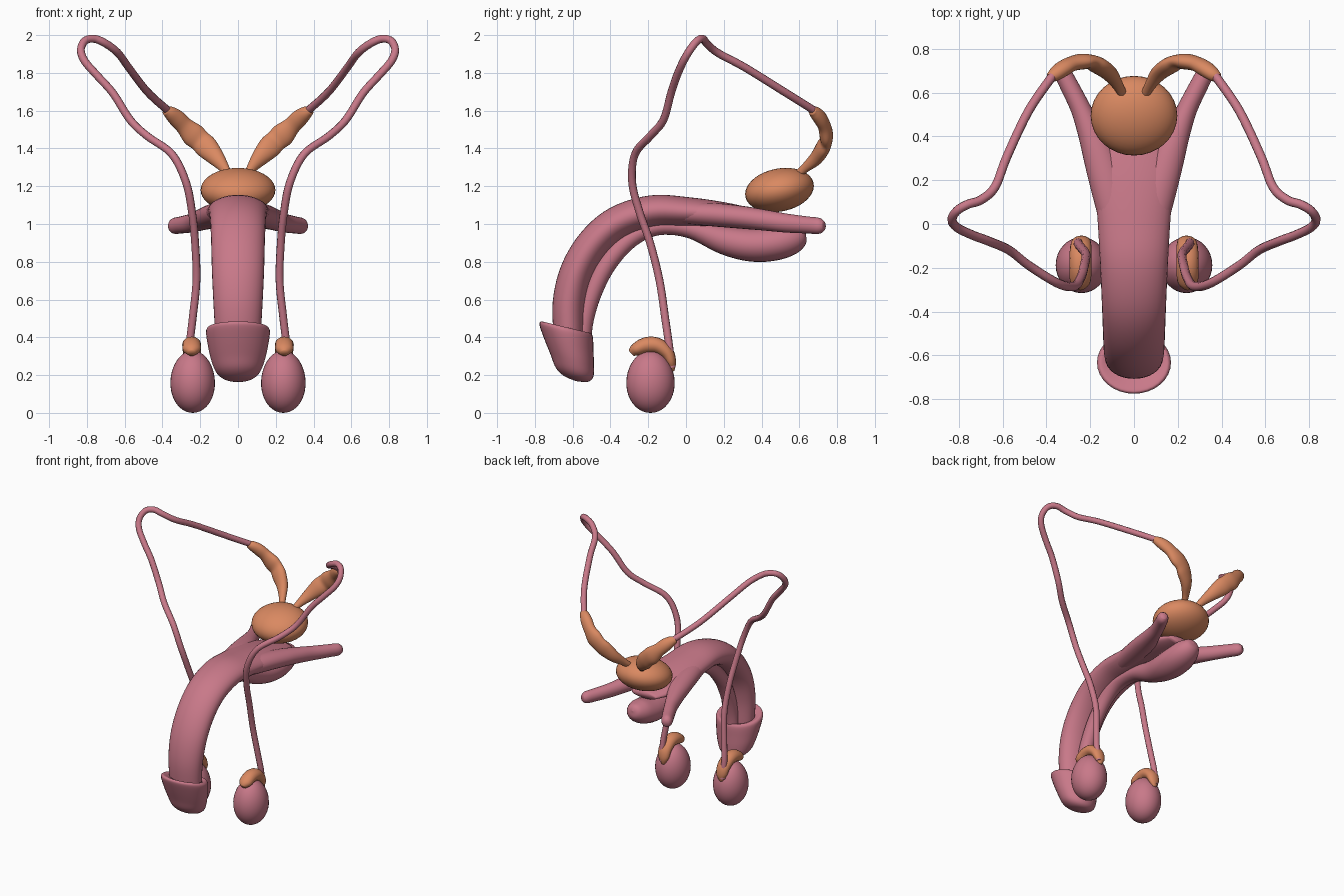
import bpy, bmesh, math
from mathutils import Vector


def material(name, col):
    m = bpy.data.materials.new(name)
    m.diffuse_color = col
    return m


PINK = material("pink_tissue", (0.58, 0.19, 0.25, 1))
ORANGE = material("orange_gland", (0.70, 0.25, 0.12, 1))


def spline(pts, steps):
    """Catmull-Rom through tuples of any length"""
    out = []
    n = len(pts)
    for i in range(n - 1):
        p = [pts[max(i - 1, 0)], pts[i], pts[i + 1], pts[min(i + 2, n - 1)]]
        for k in range(steps):
            t = k / steps
            out.append([0.5 * (2 * b + (c - a) * t + (2 * a - 5 * b + 4 * c - d) * t * t
                               + (3 * b - a - 3 * c + d) * t ** 3) for a, b, c, d in zip(*p)])
    out.append(list(pts[-1]))
    return out


def finish(bm, name, mat):
    bmesh.ops.recalc_face_normals(bm, faces=bm.faces)
    for f in bm.faces:
        f.smooth = True
    me = bpy.data.meshes.new(name)
    bm.to_mesh(me)
    bm.free()
    me.materials.append(mat)
    ob = bpy.data.objects.new(name, me)
    bpy.context.collection.objects.link(ob)
    return ob


def loft(name, secs, mat, side=1, seg=24, steps=5, axis=None, ref=(1, 0, 0)):
    """Skin of ellipses (x, y, z, half width, half thickness) along a smooth path"""
    bm = bmesh.new()
    s = spline(secs, steps)
    pos = [Vector(q[:3]) for q in s]
    rings = []
    for i, q in enumerate(s):
        t = (pos[min(i + 1, len(s) - 1)] - pos[max(i - 1, 0)]).normalized()
        r = Vector(ref)
        w = (r - t * r.dot(t)).normalized()
        v = Vector(axis).normalized() if axis else t.cross(w)
        ring = []
        for k in range(seg):
            a = 2 * math.pi * k / seg
            p = pos[i] + w * max(q[3], 0.002) * math.cos(a) + v * max(q[4], 0.002) * math.sin(a)
            ring.append(bm.verts.new((p.x * side, p.y, p.z)))
        rings.append(ring)
    for a, b in zip(rings, rings[1:]):
        for k in range(seg):
            bm.faces.new((a[k], a[(k + 1) % seg], b[(k + 1) % seg], b[k]))
    bm.faces.new(rings[0])
    bm.faces.new(rings[-1])
    return finish(bm, name, mat)


def egg(name, c, r, mat, skew=0.0, taper=0.0):
    bm = bmesh.new()
    bmesh.ops.create_uvsphere(bm, u_segments=32, v_segments=20, radius=1)
    for v in bm.verts:
        x, y, z = v.co
        k = 1 - taper * z
        v.co = (c[0] + x * r[0] * k, c[1] + y * r[1] * k, c[2] + z * r[2] + skew * y)
    return finish(bm, name, mat)


def tube(name, pts, r, mat, side):
    cu = bpy.data.curves.new(name, 'CURVE')
    cu.dimensions = '3D'
    cu.bevel_depth = r
    cu.bevel_resolution = 3
    cu.use_fill_caps = True
    path = spline(pts, 6)
    sp = cu.splines.new('POLY')
    sp.points.add(len(path) - 1)
    for p, q in zip(sp.points, path):
        p.co = (q[0] * side, q[1], q[2], 1)
    cu.materials.append(mat)
    ob = bpy.data.objects.new(name, cu)
    bpy.context.collection.objects.link(ob)


# Main arched body
loft("upper_body", [
    (0, 0.50, 1.02, .10, .025), (0, 0.38, 1.03, .16, .045), (0, 0.20, 1.05, .178, .065),
    (0, 0.00, 1.065, .165, .078), (0, -.18, 1.068, .155, .084), (0, -.36, 1.01, .147, .086),
    (0, -.49, .90, .142, .086), (0, -.58, .75, .138, .086), (0, -.62, .58, .130, .086),
    (0, -.62, .40, .12, .08)], PINK, seg=32)

# Lower body with rear bulb
loft("lower_body", [
    (0, .635, .95, 0, 0), (0, .62, .945, .05, .045), (0, .56, .92, .09, .08),
    (0, .46, .895, .11, .09), (0, .34, .89, .105, .088), (0, .20, .915, .08, .075),
    (0, .02, .975, .06, .05), (0, -.15, .985, .052, .045), (0, -.29, .925, .05, .048),
    (0, -.41, .80, .05, .05), (0, -.49, .65, .05, .05), (0, -.535, .50, .05, .048),
    (0, -.55, .36, .05, .045)], PINK)

# Flared cap at the front end
loft("end_cap", [
    (0, -.62, .43, .10, .08), (0, -.632, .452, .145, .125), (0, -.635, .448, .163, .141),
    (0, -.633, .425, .169, .145), (0, -.62, .36, .160, .134), (0, -.602, .28, .142, .118),
    (0, -.59, .215, .115, .102), (0, -.582, .18, .07, .065), (0, -.58, .168, .005, .005)],
    PINK, seg=32, axis=(0, 1, -.24))

# Rounded gland
egg("central_gland", (0, .495, 1.18), (.198, .182, .115), ORANGE, skew=.022)

for side, tag in ((1, "right"), (-1, "left")):
    # Rear leg of the main body
    loft("rear_leg_" + tag, [
        (.07, -.05, 1.06, .07, .055), (.11, .14, 1.05, .08, .062), (.155, .30, 1.035, .075, .06),
        (.20, .42, 1.02, .058, .055), (.245, .53, 1.005, .046, .05), (.30, .64, .995, .042, .045),
        (.335, .705, .99, .038, .042), (.348, .73, .99, .022, .024)], PINK, side)
    # Elongated gland with a lumpy outline
    loft("long_gland_" + tag, [
        (.05, .59, 1.26, .02, .02), (.075, .635, 1.30, .028, .024), (.115, .69, 1.35, .045, .034),
        (.165, .725, 1.405, .060, .036), (.20, .742, 1.44, .058, .032), (.24, .742, 1.475, .062, .036),
        (.285, .732, 1.52, .047, .034), (.325, .71, 1.56, .045, .036), (.36, .685, 1.588, .036, .032),
        (.385, .668, 1.60, .022, .022)], ORANGE, side, ref=(1, 0, -1))
    # Looping duct
    tube("duct_" + tag, [
        (.25, -.075, .24), (.255, -.09, .36), (.24, -.11, .50), (.22, -.14, .70), (.227, -.19, .90),
        (.243, -.245, 1.06), (.275, -.285, 1.22), (.35, -.27, 1.37), (.48, -.19, 1.465),
        (.57, -.12, 1.55), (.66, -.08, 1.69), (.74, -.05, 1.78), (.81, -.015, 1.86),
        (.832, .02, 1.92), (.81, .06, 1.97), (.76, .09, 1.98), (.70, .11, 1.955),
        (.635, .17, 1.905), (.58, .31, 1.83), (.48, .52, 1.70), (.37, .68, 1.60)],
        .021, PINK, side)
    # Egg-shaped gland and its crest
    egg("oval_gland_" + tag, (.24 * side, -.188, .165), (.118, .128, .165), PINK, taper=.04)
    loft("crest_" + tag, [
        (.245, -.29, .315, .02, .02), (.245, -.265, .335, .046, .034), (.245, -.21, .358, .050, .043),
        (.245, -.15, .355, .050, .042), (.243, -.10, .318, .048, .036), (.24, -.078, .265, .04, .026),
        (.24, -.072, .22, .012, .01)], ORANGE, side, seg=16)
